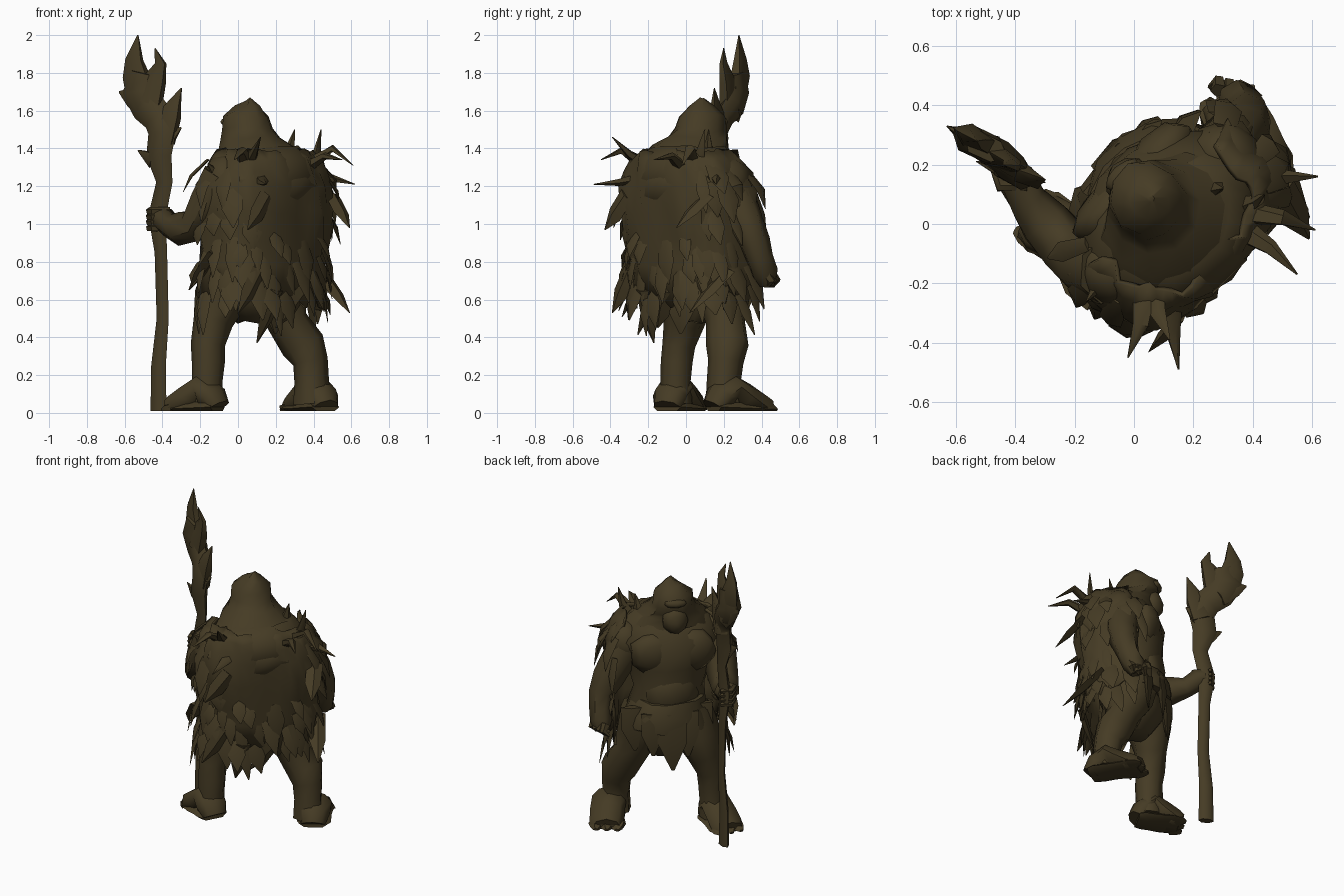
import bpy, bmesh, math, random
from mathutils import Vector

random.seed(4)
if "Cube" in bpy.data.objects:
    bpy.data.objects.remove(bpy.data.objects["Cube"])

# One earthy colour for everything
brown = bpy.data.materials.new("earth_brown")
brown.use_nodes = True
colour = (0.06, 0.044, 0.018, 1)
brown.diffuse_color = colour
shader = brown.node_tree.nodes["Principled BSDF"]
shader.inputs["Base Color"].default_value = colour
shader.inputs["Roughness"].default_value = 0.9

UP = Vector((0, 0, 1))
SIDE = Vector((1, 1, 0)).normalized()      # towards the hanging arm
FRONT = Vector((-1, 1, 0)).normalized()    # where the figure looks


def body(s, f, z):
    """Point in the turned body frame."""
    return SIDE * s + FRONT * f + UP * z


def finish(bm, name, angle=55):
    bmesh.ops.recalc_face_normals(bm, faces=bm.faces)
    mesh = bpy.data.meshes.new(name)
    bm.to_mesh(mesh)
    bm.free()
    ob = bpy.data.objects.new(name, mesh)
    bpy.context.collection.objects.link(ob)
    mesh.materials.append(brown)
    bpy.ops.object.select_all(action='DESELECT')
    ob.select_set(True)
    bpy.context.view_layer.objects.active = ob
    bpy.ops.object.shade_smooth_by_angle(angle=math.radians(angle))
    return ob


def bridge(bm, rings):
    n = len(rings[0])
    for a, b in zip(rings, rings[1:]):
        for i in range(n):
            j = (i + 1) % n
            bm.faces.new((a[i], a[j], b[j], b[i]))
    bm.faces.new(rings[0])
    bm.faces.new(rings[-1])


def add_tube(bm, path, sides=7, flat=1.0, rough=0.08, wide=SIDE):
    """Loft along (x, y, z, radius) points; flat thins it across 'wide'."""
    pts = [Vector(p[:3]) for p in path]
    rings = []
    for k, p in enumerate(path):
        t = (pts[min(k + 1, len(pts) - 1)] - pts[max(k - 1, 0)]).normalized()
        u = (wide - t * wide.dot(t)).normalized()
        v = t.cross(u)
        ring = []
        for i in range(sides):
            a = math.tau * i / sides
            r = p[3] * random.uniform(1 - rough, 1 + rough)
            co = pts[k] + u * math.cos(a) * r + v * math.sin(a) * r * flat
            co.z = max(co.z, 0.01)
            ring.append(bm.verts.new(co))
        rings.append(ring)
    bridge(bm, rings)


def tube(name, path, **kw):
    bm = bmesh.new()
    add_tube(bm, path, **kw)
    return finish(bm, name)


def torso_loft(name, rows, sides=14, rough=0.05):
    """Stacked ellipses: side, front, height, side radius, front radius."""
    bm = bmesh.new()
    rings = []
    for s, f, z, rs, rf in rows:
        ring = []
        for i in range(sides):
            a = math.tau * i / sides
            k = random.uniform(1 - rough, 1 + rough)
            ring.append(bm.verts.new(body(s + math.cos(a) * rs * k, f + math.sin(a) * rf * k,
                                          z + random.uniform(-.01, .01))))
        rings.append(ring)
    bridge(bm, rings)
    return finish(bm, name)


def lump(name, centre, size):
    """Muscle mass sized along side, front and up."""
    bm = bmesh.new()
    bmesh.ops.create_icosphere(bm, subdivisions=2, radius=1)
    for v in bm.verts:
        c = v.co * random.uniform(.92, 1.08)
        v.co = body(*centre) + body(c.x * size[0], c.y * size[1], c.z * size[2])
    return finish(bm, name)


# Torso, hooded head and muscles
torso_loft("torso", [(.13, 0, .48, .1, .1), (.13, 0, .6, .22, .18), (.12, 0, .78, .25, .2),
                     (.11, -.01, .93, .22, .19), (.1, -.05, 1.1, .28, .24),
                     (.1, -.08, 1.25, .33, .27), (.1, -.1, 1.34, .28, .23), (.1, -.08, 1.41, .21, .18)])
torso_loft("hooded_head", [(.09, -.08, 1.35, .26, .22), (.09, -.06, 1.41, .215, .19), (.09, -.01, 1.46, .155, .16),
                           (.09, .02, 1.5, .13, .14), (.09, .03, 1.57, .12, .13),
                           (.095, .02, 1.62, .065, .07), (.1, .02, 1.66, .012, .012)], sides=10)
lump("brow", (.09, .14, 1.54), (.07, .04, .03))
lump("jaw", (.09, .12, 1.42), (.08, .07, .09))
lump("back_hump", (.1, -.22, 1.2), (.26, .14, .14))
lump("belly", (.11, .1, .92), (.17, .1, .17))
for tag, d in (("left", -1), ("right", 1)):
    lump(tag + "_chest", (.1 + d * .12, .1, 1.2), (.15, .08, .14))
    lump(tag + "_shoulder", (.11 + d * .27, -.06, 1.22), (.12, .13, .14))

# Arms: one grips the staff, one hangs
tube("left_arm", [(-.08, -.16, 1.25, .12), (-.15, -.14, 1.12, .11), (-.22, -.09, .99, .1),
                  (-.3, 0, .97, .09), (-.36, .08, .99, .068), (-.4, .15, 1.03, .065), (-.43, .18, 1.04, .05)])
tube("right_arm", [(.27, .2, 1.24, .12), (.31, .26, 1.12, .11), (.36, .32, 1.0, .1),
                   (.38, .36, .9, .085), (.37, .39, .81, .07), (.35, .42, .74, .07), (.33, .43, .68, .045)])
bm = bmesh.new()
for i in range(4):
    z = .98 + i * .03
    add_tube(bm, [(-.36, .13, z, .02), (-.45, .13, z, .022), (-.47, .19, z, .02), (-.42, .23, z, .012)],
             sides=5, wide=UP)
for i in range(4):
    p = Vector((.39 - i * .035, .42 + i * .01, .74))
    add_tube(bm, [(*p, .028), (p.x, p.y + .03, .7, .024), (p.x - .03, p.y + .01, .67, .01)], sides=5)
finish(bm, "fingers")

# Legs and broad feet
tube("left_leg", [(-.03, .02, .76, .15), (-.1, .02, .6, .14), (-.14, -.01, .48, .105), (-.16, -.04, .36, .09),
                  (-.16, -.045, .27, .085), (-.165, -.05, .17, .08), (-.165, -.05, .05, .085)], sides=8)
tube("right_leg", [(.18, .18, .76, .17), (.22, .2, .6, .145), (.27, .21, .48, .11), (.345, .22, .36, .118),
                   (.38, .21, .27, .09), (.39, .2, .17, .088), (.4, .2, .05, .1)], sides=8)


def foot(name, heel, toe):
    h, t = Vector((*heel, .03)), Vector((*toe, .02))
    across = (t - h).cross(UP).normalized()
    spots = [(-.1, .08, 0), (.05, .1, .06), (.3, .1, .11), (.55, .105, .06), (.85, .11, .01), (1.05, .09, 0)]
    bm = bmesh.new()
    add_tube(bm, [(*(h.lerp(t, k) + UP * up), r) for k, r, up in spots], sides=8, flat=.75, wide=across)
    # Skirt of flesh that keeps the sole flat
    add_tube(bm, [(*h.lerp(t, k), r) for k, r, up in spots], sides=8, flat=.4, wide=across)
    for i in (-1, 0, 1):
        a = h.lerp(t, .85) + across * i * .065
        b = a + (t - h) * .3
        add_tube(bm, [(*a, .05), (*a.lerp(b, .6), .04), (b.x, b.y, .015, .015)], sides=5, flat=.8, wide=across)
    finish(bm, name)


foot("left_foot", (-.13, -.09), (-.34, .02))
foot("right_foot", (.45, .17), (.31, .41))

# Gnarled staff with a split, jagged head
grain = Vector((-.87, .45, 0))
tube("staff_shaft", [(-.42, .19, .01, .048), (-.42, .19, .25, .045), (-.4, .19, .5, .036), (-.41, .19, .85, .038),
                     (-.43, .19, 1.04, .055), (-.39, .17, 1.22, .045), (-.42, .18, 1.36, .075), (-.4, .17, 1.48, .08),
                     (-.42, .2, 1.56, .085), (-.48, .25, 1.62, .1), (-.52, .27, 1.7, .105), (-.5, .26, 1.8, .085)],
     sides=6, flat=.55, wide=grain)
prongs = {
    "staff_main_prong": [(-.52, .27, 1.7, .09), (-.54, .29, 1.79, .08), (-.55, .29, 1.87, .055), (-.53, .28, 2, .004)],
    "staff_inner_prong": [(-.47, .23, 1.64, .09), (-.44, .22, 1.76, .07), (-.41, .2, 1.85, .035), (-.44, .2, 1.93, .004)],
    "staff_side_prong": [(-.4, .18, 1.44, .08), (-.36, .16, 1.58, .07), (-.33, .155, 1.65, .035), (-.3, .15, 1.72, .004)],
    "staff_outer_barb": [(-.46, .25, 1.6, .08), (-.56, .29, 1.68, .06), (-.63, .33, 1.7, .004)],
    "staff_low_barb": [(-.38, .17, 1.45, .06), (-.3, .14, 1.51, .004)],
    "staff_back_barb": [(-.45, .18, 1.34, .05), (-.53, .21, 1.39, .004)],
}
for name, path in prongs.items():
    tube(name, path, sides=5, flat=.5, wide=grain)


# Ragged cloak, flat across the back and full at the corners
def cloak_point(a, z, out=0.0):
    drop = max(0.0, min(1.0, (1.4 - z) / .8))
    grow = .68 + .38 * min(1, drop * 4) ** .5 - .1 * max(0, drop - .25)
    rs, rf = .37 * grow + out, .275 * grow + out
    sn, cs = math.sin(a), math.cos(a)
    return body(.11 + math.copysign(abs(sn) ** .75, sn) * rs,
                -.08 + .04 * drop - math.copysign(abs(cs) ** .75, cs) * rf, z)


bm = bmesh.new()
grid = []
columns = 25
for r, z in enumerate([1.39, 1.34, 1.28, 1.2, 1.06, .92, .78, .66]):
    row = []
    for c in range(columns):
        a = math.radians(-105 + 210 * c / (columns - 1))
        hem = random.uniform(-.12, .04) if r == 7 else random.uniform(-.015, .015)
        row.append(bm.verts.new(cloak_point(a, z + hem, random.uniform(-.025, .015))))
    grid.append(row)
for up, low in zip(grid, grid[1:]):
    for c in range(columns - 1):
        bm.faces.new((up[c], up[c + 1], low[c + 1], low[c]))
cloak = finish(bm, "cloak")
cloak.modifiers.new("cloth_thickness", 'SOLIDIFY').thickness = .02

# Hanging tatters in rows, reaching round the shoulders at the top
bm = bmesh.new()
for z, count, reach in ((1.32, 11, 125), (1.2, 13, 125), (1.05, 12, 108), (.91, 14, 105), (.79, 16, 108), (.68, 17, 108)):
    for i in range(count):
        a = math.radians(-reach + 2 * reach * (i + random.random() * .8) / count)
        if z > .95 and abs(a) < .7:
            continue
        top = z + random.uniform(-.05, .05)
        length = random.uniform(.12, .24)
        out = random.uniform(.0, .07)
        along = (cloak_point(a + .1, z) - cloak_point(a, z)).normalized()
        w = random.uniform(.03, .06)
        add_tube(bm, [(*cloak_point(a, top, -.02), w * .8), (*cloak_point(a + .04, top - length * .5, out * .5), w),
                      (*cloak_point(a + .08, top - length, out), .004)], sides=4, flat=.3, wide=along)
finish(bm, "cloak_tatters", 35)

# Long strips, tail and front loincloth
bm = bmesh.new()
for a, z, tip in ((1.3, .75, (.59, .02, .53)), (.9, 1.15, (.59, -.05, .98)), (-.5, 1.15, (.05, -.43, .97)),
                  (-.6, .75, (0, -.39, .53)), (-.25, .65, (.1, -.17, .37)), (.1, .65, (.2, -.15, .45)),
                  (-1.5, .85, (-.26, -.15, .65))):
    p = cloak_point(a, z)
    t = Vector(tip)
    add_tube(bm, [(*p, .05), (*p.lerp(t, .55), .05), (*t, .004)], sides=4, flat=.4)
for s, f, z, low, w in ((.12, .22, .82, .44, .1), (.02, .2, .82, .52, .08), (.24, .2, .82, .54, .08),
                        (.34, .12, .84, .55, .09), (-.08, .12, .84, .56, .08), (.12, -.16, .7, .42, .11)):
    add_tube(bm, [(*body(s, f * .9, z), w), (*body(s, f, (z + low) / 2), w), (*body(s, f, low), .01)],
             sides=5, flat=.35)
finish(bm, "hanging_strips", 40)
torso_loft("waist_wrap", [(.12, .02, .7, .28, .22), (.12, .02, .79, .26, .22), (.11, .01, .88, .22, .21)], rough=.07)

# Curved horns growing from the shoulders
bm = bmesh.new()
for root, mid, tip in (((.36, .04, 1.31), (.5, .02, 1.4), (.61, -.02, 1.31)),
                       ((.36, .1, 1.26), (.5, .16, 1.24), (.62, .16, 1.21)),
                       ((.36, -.02, 1.3), (.46, -.08, 1.36), (.55, -.17, 1.34)),
                       ((.12, -.22, 1.25), (.13, -.36, 1.22), (.15, -.49, 1.21)),
                       ((.04, -.22, 1.31), (.02, -.34, 1.39), (-.02, -.45, 1.34)),
                       ((.06, -.2, 1.31), (.08, -.3, 1.37), (.12, -.39, 1.46)),
                       ((.36, .06, 1.3), (.42, .08, 1.38), (.44, .1, 1.5)),
                       ((.24, .1, 1.34), (.28, .12, 1.41), (.3, .12, 1.5)),
                       ((-.08, -.18, 1.22), (-.13, -.22, 1.28), (-.16, -.26, 1.32))):
    add_tube(bm, [(*root, .045), (*mid, .028), (*tip, .003)], sides=5, flat=.7)
finish(bm, "shoulder_horns")
